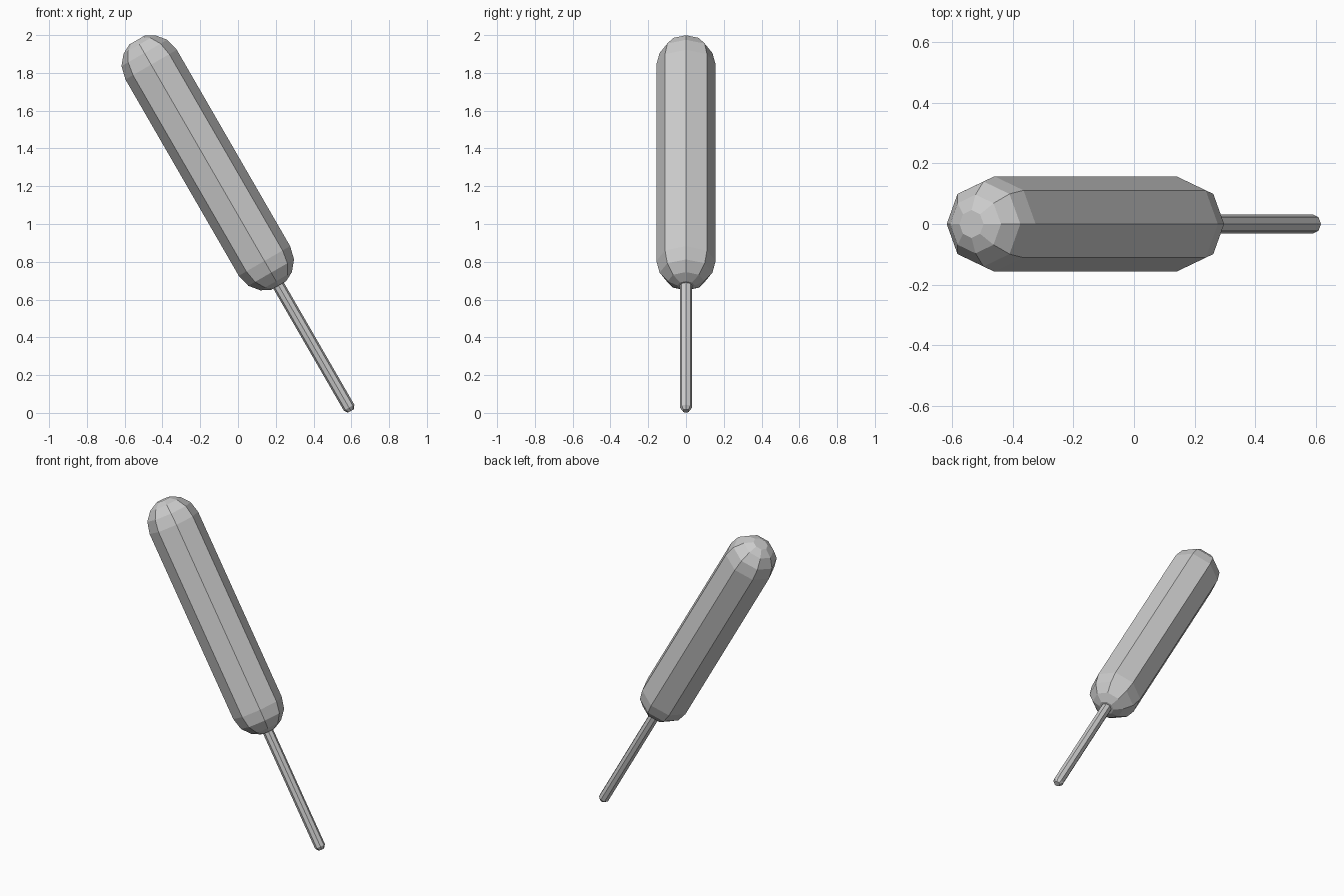
import bpy
import bmesh
from math import sin, cos, pi, radians
from mathutils import Vector

cube = bpy.data.objects.get("Cube")
if cube:
    bpy.data.objects.remove(cube, do_unlink=True)

SIDES = 8
TILT = radians(-30)

grey = bpy.data.materials.new("light_grey")
grey.use_nodes = True
colour = (0.6, 0.6, 0.6, 1)
grey.diffuse_color = colour
grey.node_tree.nodes["Principled BSDF"].inputs["Base Color"].default_value = colour


def lathe(name, profile, origin):
    """Eight-sided turned part from (radius, height) pairs, tilted about y."""
    bm = bmesh.new()
    rings = [[bm.verts.new((r * cos(2 * pi * i / SIDES), r * sin(2 * pi * i / SIDES), h))
              for i in range(SIDES)] for r, h in profile]
    for low, high in zip(rings, rings[1:]):
        for i in range(SIDES):
            j = (i + 1) % SIDES
            bm.faces.new((low[i], low[j], high[j], high[i]))
    bm.faces.new(rings[0][::-1])
    bm.faces.new(rings[-1])
    mesh = bpy.data.meshes.new(name)
    bm.to_mesh(mesh)
    bm.free()
    mesh.materials.append(grey)
    obj = bpy.data.objects.new(name, mesh)
    obj.location = Vector(origin)
    obj.rotation_euler = (0, TILT, 0)
    bpy.context.collection.objects.link(obj)
    return obj


# Handle: long prism with a rounded, faceted cap at both ends
RADIUS, HALF = 0.157, 0.6
dome = [(RADIUS * cos(radians(a)), HALF + RADIUS * sin(radians(a)))
        for a in (0, 27, 52, 73)]
lower = [(r, -h) for r, h in reversed(dome)]
lathe("handle", lower + dome, (-0.16, 0, 1.324))

# Shaft: thin rod with a chamfered tip, its upper end buried in the handle
lathe("shaft", [(0.018, -0.02), (0.032, 0), (0.032, 0.85)], (0.588, 0, 0.0275))
